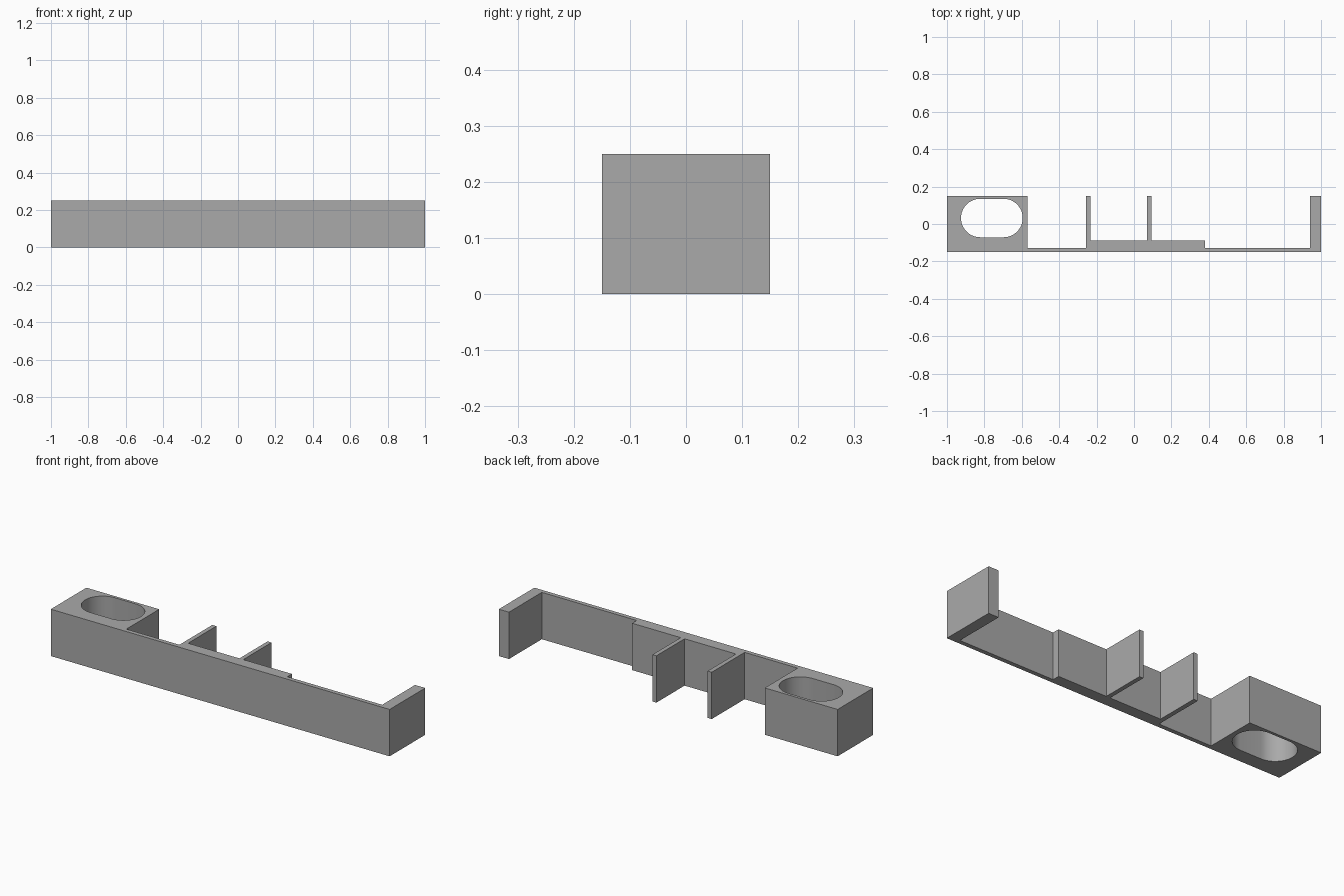
import bpy, bmesh
from math import cos, sin, pi, radians

if "Cube" in bpy.data.objects:
    bpy.data.objects.remove(bpy.data.objects["Cube"], do_unlink=True)

HEIGHT = 0.25
BACK, FRONT = 0.15, -0.15
WALL, PAD = -0.127, -0.088      # inner faces of the thin wall and thick pad

grey = bpy.data.materials.new("plain grey")
grey.use_nodes = True
colour = (0.4, 0.4, 0.4, 1)
grey.diffuse_color = colour
grey.node_tree.nodes["Principled BSDF"].inputs["Base Color"].default_value = colour


def prism(name, outline, z0, z1):
    """Extrude a flat counter-clockwise outline from z0 to z1."""
    bm = bmesh.new()
    face = bm.faces.new([bm.verts.new((x, y, z0)) for x, y in outline])
    top = bmesh.ops.extrude_face_region(bm, geom=[face])["geom"]
    moved = [v for v in top if isinstance(v, bmesh.types.BMVert)]
    bmesh.ops.translate(bm, verts=moved, vec=(0, 0, z1 - z0))
    bmesh.ops.recalc_face_normals(bm, faces=bm.faces)
    mesh = bpy.data.meshes.new(name)
    bm.to_mesh(mesh)
    bm.free()
    mesh.materials.append(grey)
    obj = bpy.data.objects.new(name, mesh)
    bpy.context.collection.objects.link(obj)
    return obj


# Bracket body: front wall with end block, two ribs, thick pad and end wall
outline = [
    (-1, FRONT), (1, FRONT), (1, BACK), (0.94, BACK), (0.94, WALL),
    (0.38, WALL), (0.38, PAD),
    (0.093, PAD), (0.093, BACK), (0.07, BACK), (0.07, PAD),
    (-0.233, PAD), (-0.233, BACK), (-0.257, BACK), (-0.257, WALL),
    (-0.57, WALL), (-0.57, BACK), (-1, BACK),
]
body = prism("bracket_body", outline, 0, HEIGHT)

# Rounded slot through the end block
RADIUS, SLOT_Y, STEPS = 0.103, 0.032, 24
slot = []
for centre, start in ((-0.698, -pi / 2), (-0.822, pi / 2)):
    for i in range(STEPS + 1):
        a = start + pi * i / STEPS
        slot.append((centre + RADIUS * cos(a), SLOT_Y + RADIUS * sin(a)))
cutter = prism("slot_cutter", slot, -0.1, HEIGHT + 0.1)

cut = body.modifiers.new("slot", 'BOOLEAN')
cut.operation = 'DIFFERENCE'
cut.solver = 'EXACT'
cut.object = cutter

bpy.context.view_layer.objects.active = body
for o in bpy.context.selected_objects:
    o.select_set(False)
body.select_set(True)
bpy.ops.object.modifier_apply(modifier=cut.name)
bpy.data.objects.remove(cutter, do_unlink=True)
bpy.ops.object.shade_smooth_by_angle(angle=radians(30))
